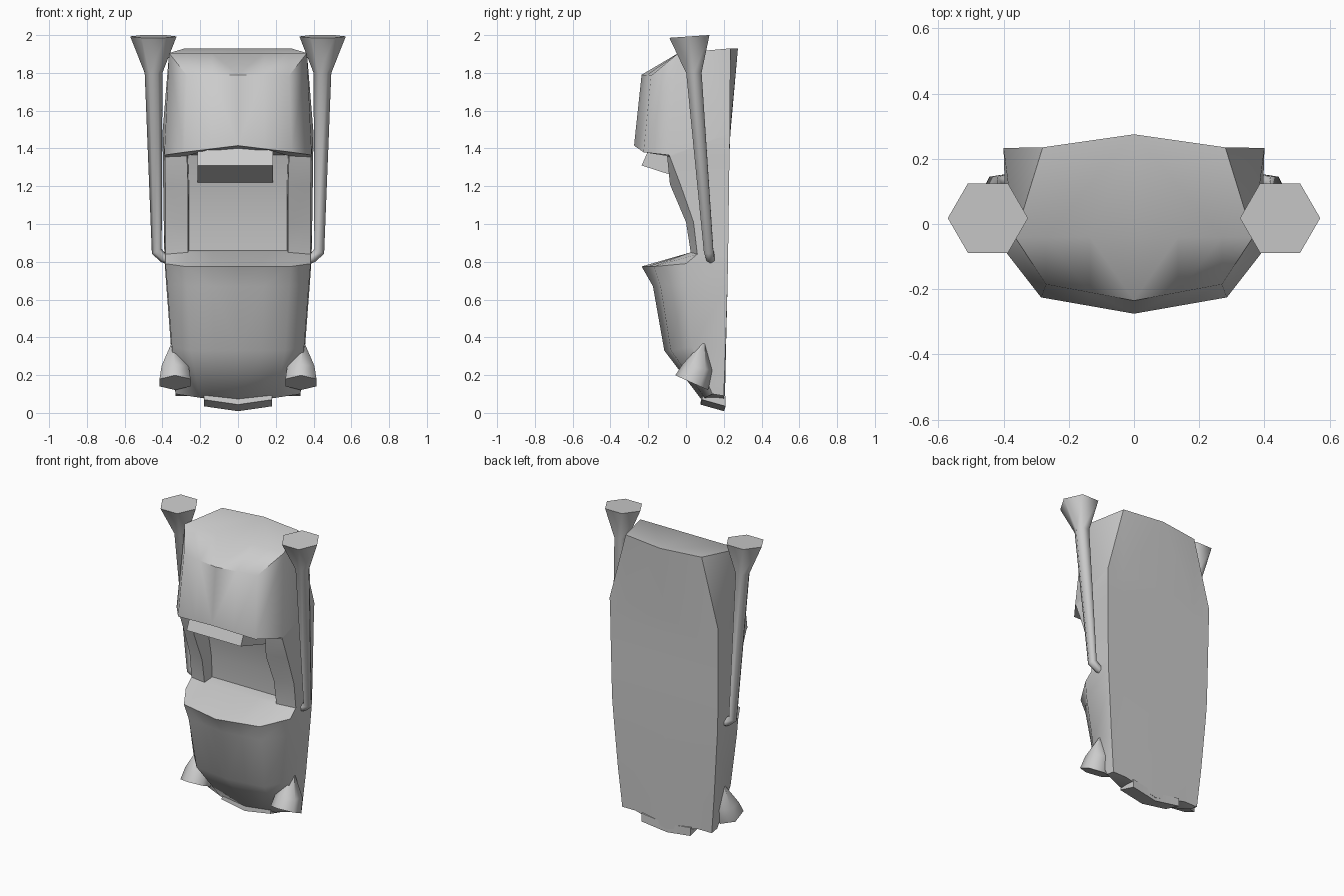
import bpy, bmesh, math
from mathutils import Vector

cube = bpy.data.objects.get("Cube")
if cube:
    bpy.data.objects.remove(cube, do_unlink=True)

grey = bpy.data.materials.new("plain_grey")
grey.use_nodes = True
colour = (0.6, 0.6, 0.6, 1)
grey.diffuse_color = colour
grey.node_tree.nodes["Principled BSDF"].inputs["Base Color"].default_value = colour


def finish(name, bm, angle):
    """Turn a bmesh into a shaded object."""
    bmesh.ops.recalc_face_normals(bm, faces=bm.faces)
    mesh = bpy.data.meshes.new(name)
    bm.to_mesh(mesh)
    bm.free()
    mesh.materials.append(grey)
    obj = bpy.data.objects.new(name, mesh)
    bpy.context.collection.objects.link(obj)
    bpy.ops.object.select_all(action='DESELECT')
    obj.select_set(True)
    bpy.context.view_layer.objects.active = obj
    bpy.ops.object.shade_smooth_by_angle(angle=math.radians(angle))
    return obj


class Shell:
    """Collects faces, merging shared corners."""

    def __init__(self):
        self.bm = bmesh.new()
        self.known = {}

    def vert(self, p):
        key = tuple(round(c, 4) + 0.0 for c in p)
        if key not in self.known:
            self.known[key] = self.bm.verts.new(key)
        return self.known[key]

    def face(self, points):
        corners = list(dict.fromkeys(self.vert(p) for p in points))
        if len(corners) > 2 and not self.bm.faces.get(corners):
            self.bm.faces.new(corners)

    def loft(self, rings, closed):
        for a, b in zip(rings, rings[1:]):
            count = len(a) if closed else len(a) - 1
            for i in range(count):
                j = (i + 1) % len(a)
                self.face([a[i], a[j], b[j], b[i]])
        self.face(rings[0])
        self.face(rings[-1])


def station(centre, shoulder, side, back, spine, floor=None, ridge=None):
    """Half section: front middle, floor edge, shoulder, side, back corner, back middle."""
    c = (0, *(floor or centre))
    s = Vector(shoulder)
    inner = (s.x - 0.005, *floor) if floor else tuple(Vector(c).lerp(s, 0.5))
    return [c, inner, shoulder, side, back, ridge or (0.28 * back[0] / 0.4, *back[1:]),
            (0, *spine)]


# Hull: nose, hood, open cockpit, rear canopy
top_corner = (0.28, 0.235, 1.93)
wide_corner = (0.4, 0.233, 1.48)
canopy_side = (0.365, -0.04, 1.905)
half = [
    station((0.09, 0.06), (0.2, 0.1, 0.08), (0.33, 0.14, 0.1),
            (0.33, 0.2, 0.09), (0.205, 0.03)),
    station((-0.115, 0.33), (0.25, -0.08, 0.33), (0.35, 0.03, 0.35),
            (0.355, 0.21, 0.35), (0.212, 0.35)),
    station((-0.175, 0.67), (0.27, -0.135, 0.67), (0.375, 0, 0.68),
            (0.38, 0.22, 0.68), (0.22, 0.68)),
    station((-0.235, 0.775), (0.28, -0.17, 0.775), (0.385, 0, 0.79),
            (0.388, 0.222, 0.79), (0.222, 0.79)),
    station((0.025, 0.85), (0.265, 0.025, 0.85), (0.385, 0.06, 0.84),
            (0.39, 0.223, 0.84), (0.223, 0.84)),
    station(None, (0.265, 0.025, 0.85), (0.385, 0.06, 0.84),
            (0.39, 0.223, 0.84), (0.223, 0.84), floor=(0.1, 0.86)),
    station(None, (0.265, 0, 1.01), (0.385, 0.04, 1.01),
            (0.393, 0.225, 1.01), (0.225, 1.01), floor=(0.09, 1.01)),
    station(None, (0.265, -0.085, 1.21), (0.385, -0.03, 1.21),
            (0.396, 0.228, 1.21), (0.228, 1.21), floor=(0.05, 1.21)),
    station(None, (0.27, -0.1, 1.36), (0.387, -0.085, 1.355),
            (0.398, 0.23, 1.36), (0.23, 1.36), floor=(0, 1.365)),
    station((-0.275, 1.415), (0.285, -0.225, 1.38), (0.39, -0.09, 1.365),
            wide_corner, (0.235, 1.48)),
    station((-0.235, 1.79), (0.27, -0.185, 1.785), canopy_side,
            wide_corner, (0.275, 1.93), ridge=top_corner),
    station((-0.04, 1.905), (0.27, -0.04, 1.905), canopy_side,
            top_corner, (0.275, 1.93), ridge=top_corner),
]
hull = Shell()
for sign in (1, -1):
    hull.loft([[(sign * x, y, z) for x, y, z in ring] for ring in half], closed=False)
finish("hull", hull.bm, 48)


def tube(name, rings, sides, phase=0.0):
    """Loft of polygons given as (centre, radius, axis)."""
    loops = []
    for centre, radius, axis in rings:
        n = Vector(axis).normalized()
        u = Vector((0, 1, 0)).cross(n).normalized()
        v = n.cross(u)
        turns = [phase + math.tau * i / sides for i in range(sides)]
        loops.append([Vector(centre) + radius * (u * math.cos(t) + v * math.sin(t))
                      for t in turns])
    shell = Shell()
    shell.loft(loops, closed=True)
    return finish(name, shell.bm, 62)


for label, s in (("left", 1), ("right", -1)):
    # Exhaust pipe with flared mouth and an elbow into the hull
    tube(label + "_exhaust_pipe", [
        ((s * 0.36, 0.13, 0.81), 0.025, (s, 0, 0.4)),
        ((s * 0.395, 0.13, 0.82), 0.025, (s, 0, 0.5)),
        ((s * 0.43, 0.12, 0.855), 0.029, (s * 0.5, 0, 1)),
        ((s * 0.447, 0.042, 1.8), 0.047, (0, -0.05, 1)),
        ((s * 0.448, 0.018, 1.993), 0.123, (0, -0.07, 1)),
    ], 6)
    # Headlamp pod, pointed behind and open ahead
    tube(label + "_headlamp", [
        ((s * 0.333, 0.03, 0.16), 0.095, (0, 0.41, 0.91)),
        ((s * 0.333, 0.062, 0.24), 0.083, (0, 0.2, 0.98)),
        ((s * 0.345, 0.097, 0.378), 0.004, (0, 0.2, 0.98)),
    ], 6, math.pi / 6)

# Bumper, bowed at the middle
bumper = Shell()
section = [(0.09, 0.115), (0.085, 0.07), (0.21, 0.035), (0.21, 0.09)]
bumper.loft([[(x, y - bow / 3, z - bow) for y, z in section]
             for x, bow in ((-0.18, 0), (0, 0.026), (0.18, 0))], closed=True)
finish("bumper", bumper.bm, 30)

# Headrest block beneath the canopy lip
block = Shell()
outline = [(-0.195, 1.4), (-0.235, 1.31), (0.06, 1.215), (0.06, 1.4)]
block.loft([[(x, y, z) for y, z in outline] for x in (-0.215, 0.185)], closed=True)
finish("headrest", block.bm, 30)
